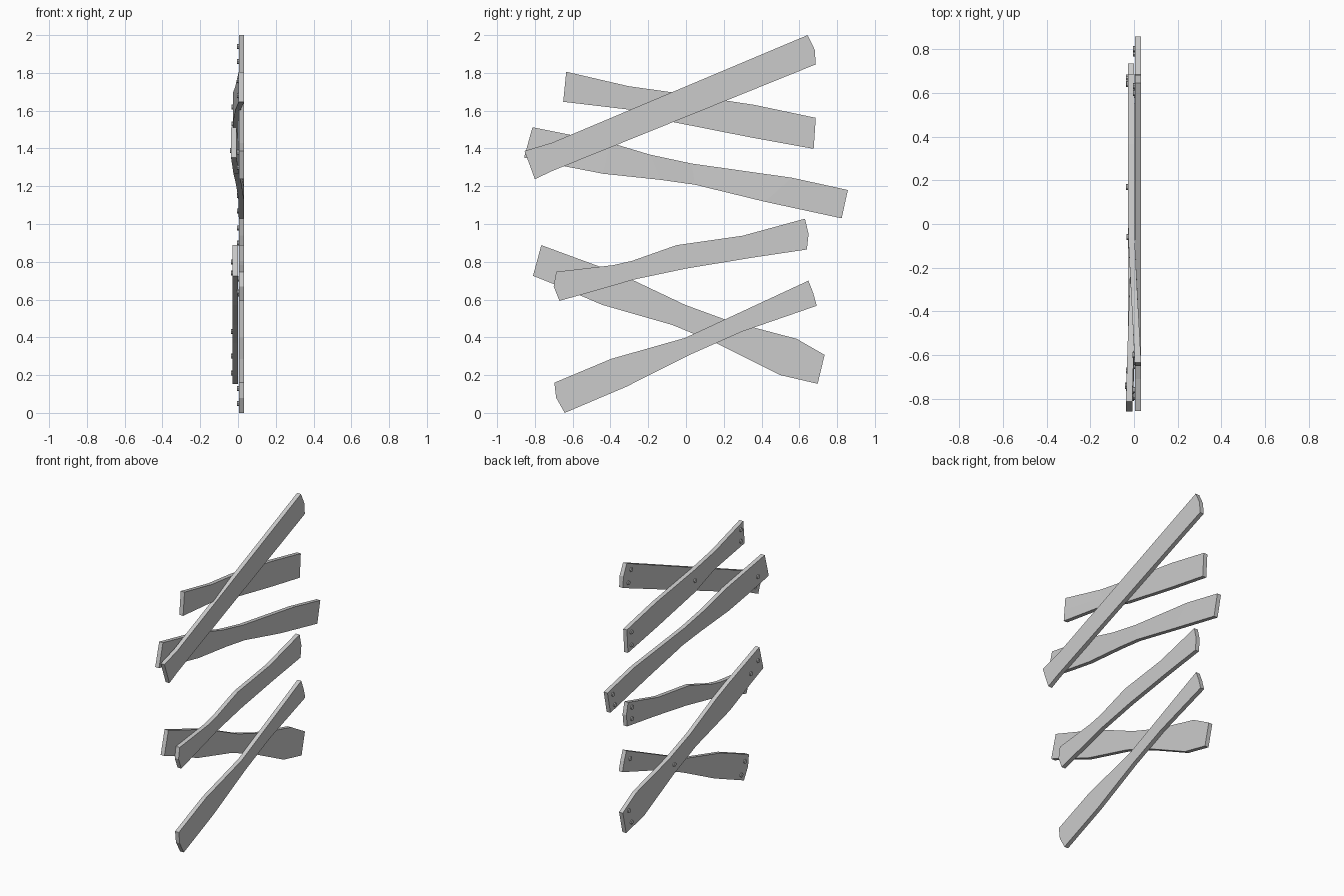
import bpy, bmesh
from mathutils import Matrix, Vector

if "Cube" in bpy.data.objects:
    bpy.data.objects.remove(bpy.data.objects["Cube"])

THICK = 0.029
FRONT, REAR = 0.004, -0.028   # back-face x of the two board layers


def back_x(bend, y):
    """Back-face x at y, easing linearly between two (y, x) points."""
    (y0, x0), (y1, x1) = bend
    t = min(1, max(0, (y - y0) / (y1 - y0)))
    return x0 + (x1 - x0) * t


def board(name, top, bottom, bend, bow=(0, 0)):
    """Board lofted through paired top / bottom edge points, ends slightly bowed."""
    bm = bmesh.new()
    rings = []
    for i, (t, b) in enumerate(zip(top, bottom)):
        mid = [(t[0] + b[0]) / 2, (t[1] + b[1]) / 2]
        x = back_x(bend, mid[0])
        if i == 0:
            mid[0] -= bow[0]
        if i == len(top) - 1:
            mid[0] += bow[1]
        loop = [(x, t), (x, mid), (x, b), (x + THICK, b), (x + THICK, mid), (x + THICK, t)]
        rings.append([bm.verts.new((px, p[0], p[1])) for px, p in loop])
    for r, s in zip(rings, rings[1:]):
        for k in range(6):
            n = (k + 1) % 6
            bm.faces.new((r[k], r[n], s[n], s[k]))
    for r in (rings[0], rings[-1]):
        bm.faces.new((r[0], r[1], r[4], r[5]))
        bm.faces.new((r[1], r[2], r[3], r[4]))
    bmesh.ops.recalc_face_normals(bm, faces=bm.faces)
    finish(name, bm)


def nails(name, spots, bend):
    """Round nail heads standing proud of the back face."""
    bm = bmesh.new()
    for y, z in spots:
        m = Matrix.Translation((back_x(bend, y) - 0.002, y, z)) @ Matrix.Rotation(1.5707963, 4, 'Y')
        bmesh.ops.create_cone(bm, cap_ends=True, segments=10, radius1=0.014,
                              radius2=0.014, depth=0.012, matrix=m)
    finish(name, bm)


def finish(name, bm):
    me = bpy.data.meshes.new(name)
    bm.to_mesh(me)
    bm.free()
    bpy.context.collection.objects.link(bpy.data.objects.new(name, me))


flat_front = ((-1, FRONT), (1, FRONT))
flat_rear = ((-1, REAR), (1, REAR))
bend_b = ((-0.65, FRONT), (-0.05, -0.027))
bend_c = ((-0.84, -0.037), (0.5, FRONT))

# upper diagonal board, straight
board("upper_diagonal_board",
      [(-0.855, 1.387), (-0.71, 1.43), (0.644, 2.0)],
      [(-0.80, 1.237), (-0.71, 1.28), (0.687, 1.845)], flat_front, (0, 0.016))
nails("upper_diagonal_nails", [(0.60, 1.94), (0.63, 1.86), (-0.79, 1.38), (-0.76, 1.30)], flat_front)

# upper cross board, bending behind the diagonal
board("upper_cross_board",
      [(-0.634, 1.806), (-0.306, 1.73), (-0.06, 1.695), (0.365, 1.63), (0.687, 1.562)],
      [(-0.65, 1.647), (-0.296, 1.605), (-0.07, 1.54), (0.35, 1.457), (0.676, 1.398)], bend_b)
nails("upper_cross_nails", [(-0.60, 1.76), (-0.60, 1.68), (0.64, 1.53), (0.64, 1.44), (-0.06, 1.62)], bend_b)

# middle board, leaning behind the diagonal at its left end
board("middle_board",
      [(-0.813, 1.512), (-0.586, 1.467), (-0.40, 1.43), (-0.19, 1.367), (0.03, 1.32), (0.56, 1.245), (0.857, 1.18)],
      [(-0.857, 1.352), (-0.655, 1.308), (-0.438, 1.266), (-0.137, 1.234), (0.048, 1.208), (0.417, 1.118), (0.824, 1.03)],
      bend_c)
nails("middle_nails", [(0.80, 1.15), (0.78, 1.07), (-0.74, 1.39)], bend_c)

# lower middle board
board("lower_middle_board",
      [(-0.687, 0.747), (-0.386, 0.782), (-0.285, 0.805), (-0.05, 0.888), (0.30, 0.938), (0.63, 1.028)],
      [(-0.67, 0.593), (-0.38, 0.675), (-0.28, 0.705), (-0.005, 0.763), (0.338, 0.82), (0.64, 0.865)],
      flat_front, (0.022, 0.014))
nails("lower_middle_nails", [(0.59, 0.98), (0.59, 0.90), (-0.63, 0.71), (-0.63, 0.64)], flat_front)

# lower cross board, in the rear layer
board("lower_cross_board",
      [(-0.766, 0.888), (-0.44, 0.768), (-0.296, 0.71), (-0.005, 0.572), (0.227, 0.487), (0.586, 0.392), (0.734, 0.307)],
      [(-0.81, 0.726), (-0.69, 0.678), (-0.444, 0.572), (-0.074, 0.466), (0.16, 0.37), (0.50, 0.20), (0.697, 0.154)],
      flat_rear)
nails("lower_cross_nails", [(0.67, 0.30), (0.64, 0.21), (-0.75, 0.80), (-0.67, 0.74), (0.17, 0.43)], flat_rear)

# bottom diagonal board
board("bottom_diagonal_board",
      [(-0.697, 0.16), (-0.396, 0.286), (-0.005, 0.397), (0.338, 0.556), (0.648, 0.70)],
      [(-0.642, 0.0), (-0.317, 0.138), (0.03, 0.312), (0.296, 0.43), (0.692, 0.567)],
      flat_front, (0.018, 0.004))
nails("bottom_diagonal_nails", [(0.61, 0.63), (-0.65, 0.13), (-0.61, 0.05)], flat_front)
